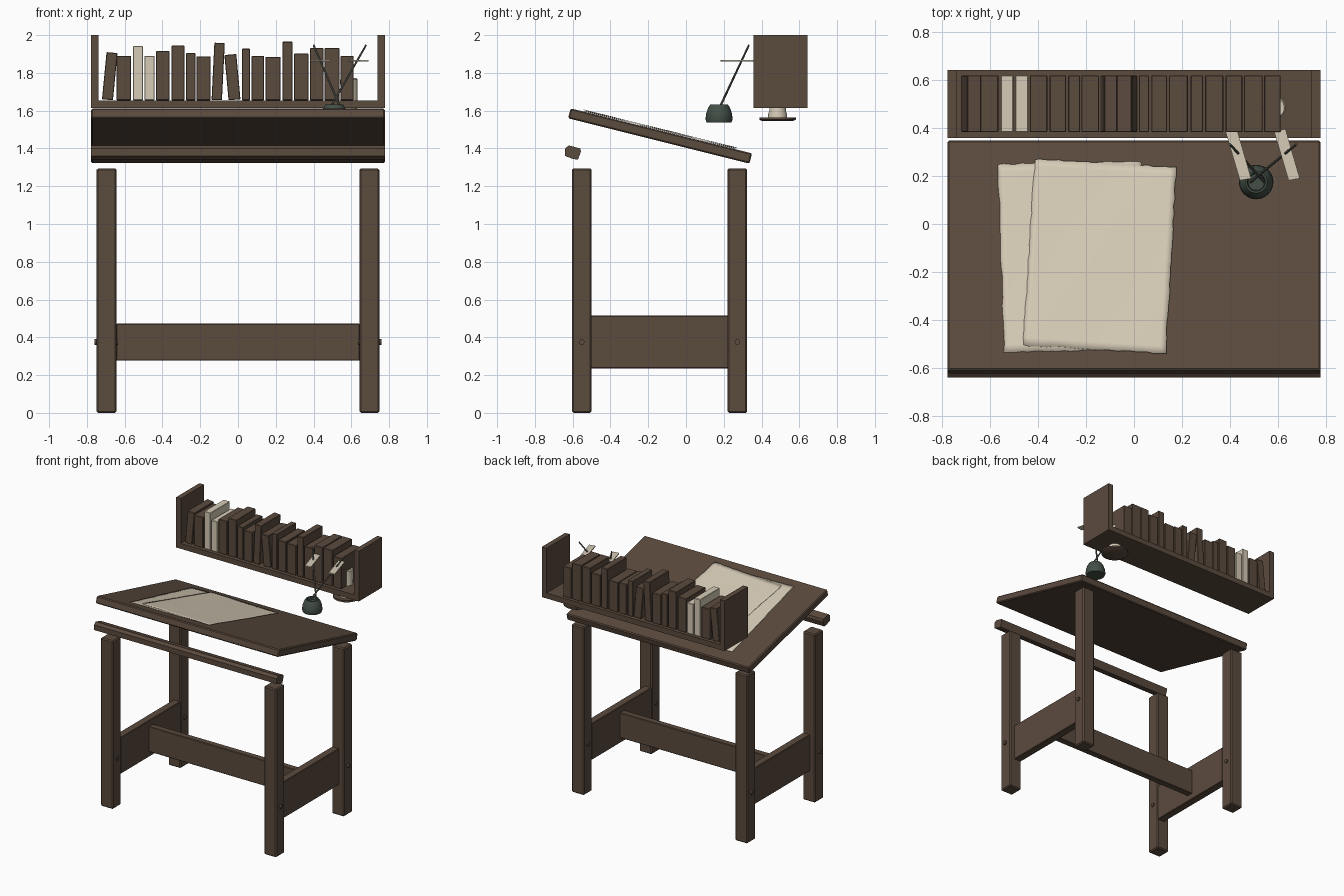
import bpy, bmesh, math, random
from mathutils import Vector

random.seed(4)
if "Cube" in bpy.data.objects:
    bpy.data.objects.remove(bpy.data.objects["Cube"])


def material(name, rgb):
    m = bpy.data.materials.new(name)
    m.use_nodes = True
    m.diffuse_color = (*rgb, 1)
    m.node_tree.nodes["Principled BSDF"].inputs["Base Color"].default_value = (*rgb, 1)
    return m


WOOD = material("dark wood", (0.105, 0.069, 0.048))
CREAM = material("cream paper", (0.67, 0.60, 0.47))
GREEN = material("dark green glass", (0.055, 0.078, 0.062))
SHAFT = material("grey quill", (0.13, 0.135, 0.11))


def finish(name, bm, mat, bevel=0.0, smooth=False):
    bmesh.ops.recalc_face_normals(bm, faces=bm.faces)
    me = bpy.data.meshes.new(name)
    bm.to_mesh(me)
    bm.free()
    me.materials.append(mat)
    ob = bpy.data.objects.new(name, me)
    bpy.context.collection.objects.link(ob)
    if bevel:
        mod = ob.modifiers.new("soft edges", "BEVEL")
        mod.width, mod.segments = bevel, 1
    if smooth:
        bpy.ops.object.select_all(action="DESELECT")
        ob.select_set(True)
        bpy.context.view_layer.objects.active = ob
        bpy.ops.object.shade_smooth_by_angle(angle=math.radians(40))
    return ob


def prism(name, points, direction, mat=WOOD, bevel=0.0):
    """Extrude a flat outline along a direction."""
    bm = bmesh.new()
    face = bm.faces.new([bm.verts.new(p) for p in points])
    new = bmesh.ops.extrude_face_region(bm, geom=[face])["geom"]
    bmesh.ops.translate(bm, vec=direction, verts=[g for g in new if isinstance(g, bmesh.types.BMVert)])
    return finish(name, bm, mat, bevel)


def box(name, x, y, z, mat=WOOD, bevel=0.0):
    pts = [(x[0], y[0], z[0]), (x[1], y[0], z[0]), (x[1], y[1], z[0]), (x[0], y[1], z[0])]
    return prism(name, pts, (0, 0, z[1] - z[0]), mat, bevel)


def lathe(name, profile, centre, mat, steps=24):
    """Revolve (radius, height) points about a vertical axis."""
    bm = bmesh.new()
    vs = [bm.verts.new((r, 0, z)) for r, z in profile]
    es = [bm.edges.new(p) for p in zip(vs, vs[1:])]
    bmesh.ops.spin(bm, geom=vs + es, axis=(0, 0, 1), cent=(0, 0, 0), steps=steps, angle=math.tau)
    bmesh.ops.remove_doubles(bm, verts=bm.verts, dist=0.0005)
    ob = finish(name, bm, mat, smooth=True)
    ob.location = centre
    return ob


def rod(name, a, b, r1, r2, mat, sides=8):
    a, b = Vector(a), Vector(b)
    bm = bmesh.new()
    bmesh.ops.create_cone(bm, cap_ends=True, segments=sides, radius1=r1, radius2=r2, depth=(b - a).length)
    ob = finish(name, bm, mat, smooth=True)
    ob.rotation_euler = (b - a).to_track_quat("Z", "Y").to_euler()
    ob.location = (a + b) / 2
    return ob


# Frame: legs, pegs and stretchers
for s, side in ((1, "left"), (-1, "right")):
    for y, end in ((-0.552, "front"), (0.272, "back")):
        box(f"{end}_{side}_leg", sorted((s * 0.643, s * 0.748)), (y - 0.052, y + 0.052),
            (0, 1.295), bevel=0.008)
        rod(f"{end}_{side}_peg", (s * 0.635, y, 0.375), (s * 0.76, y, 0.375), 0.015, 0.015, WOOD, 12)
    box(f"{side}_stretcher", sorted((s * 0.645, s * 0.705)), (-0.505, 0.225), (0.235, 0.515), bevel=0.004)
box("cross_stretcher", (-0.645, 0.645), (-0.165, -0.115), (0.277, 0.472), bevel=0.004)

# Front rail and tilted top
HALF = 0.778
rail = [(-.64, 1.36), (-.64, 1.4), (-.62, 1.416), (-.56, 1.4), (-.556, 1.384), (-.572, 1.34), (-.6, 1.345)]
prism("front_rail", [(-HALF, y, z) for y, z in rail], (2 * HALF, 0, 0))
top = [(-.625, 1.56), (-.61, 1.612), (.35, 1.374), (.336, 1.32)]
prism("desk_top", [(-HALF, y, z) for y, z in top], (2 * HALF, 0, 0), bevel=0.007)


# Torn paper sheets lying on the slope
def sheet(name, corners, lift, n=24):
    a, b, c, d = [Vector(p) for p in corners]
    bm = bmesh.new()
    grid = []
    for i in range(n + 1):
        row = []
        for j in range(n + 1):
            u, v = i / n, j / n
            p = a.lerp(b, u).lerp(d.lerp(c, u), v)
            if i in (0, n):
                p.x += random.uniform(-.003, .003)
            if j in (0, n):
                p.y += random.uniform(-.003, .003)
            z = 1.612 - 0.248 * (p.y + 0.61) + lift + 0.001 * math.sin(9 * u) * math.cos(7 * v)
            row.append(bm.verts.new((p.x, p.y, z)))
        grid.append(row)
    for r, q in zip(grid, grid[1:]):
        for k in range(n):
            bm.faces.new((r[k], q[k], q[k + 1], r[k + 1]))
    ob = finish(name, bm, CREAM, smooth=True)
    mod = ob.modifiers.new("thickness", "SOLIDIFY")
    mod.thickness, mod.offset = 0.002, 0


sheet("lower_sheet", [(-.567, .25), (.03, .262), (.06, -.52), (-.542, -.537)], 0.004)
sheet("upper_sheet", [(-.413, .272), (.177, .237), (.133, -.542), (-.463, -.506)], 0.009)

# Book shelf
Y0, Y1 = 0.358, 0.642
box("shelf_board", (-HALF, HALF), (Y0, Y1), (1.614, 1.655))
for s, side in ((1, "left"), (-1, "right")):
    box(f"{side}_shelf_end", sorted((s * 0.738, s * HALF)), (Y0, Y1), (1.614, 2.0))

# Books: left edge, right edge, height, lean
books = [(-.72, -.662, .255, .024), (-.643, -.566, .235, 0), (-.556, -.503, .287, 0), (-.495, -.442, .235, 0),
         (-.435, -.362, .26, 0), (-.352, -.283, .29, 0), (-.275, -.225, .25, 0), (-.22, -.146, .233, 0),
         (-.14, -.085, .305, .015), (-.05, .013, .245, -.022), (.02, .063, .273, 0), (.072, .138, .235, 0),
         (.146, .225, .23, 0), (.236, .288, .31, 0), (.297, .373, .247, 0), (.382, .452, .277, 0),
         (.458, .537, .277, 0), (.543, .612, .235, 0)]
for i, (l, r, h, lean) in enumerate(books):
    z = 1.655
    drop = lean * (r - l) / h
    outline = [(l, z + max(drop, 0)), (r, z + max(-drop, 0)), (r + lean, z + h - max(drop, 0)),
               (l + lean, z + h - max(-drop, 0))]
    prism(f"book_{i + 1}", [(x, 0.383, zz) for x, zz in outline], (0, 0.237, 0),
          CREAM if i in (2, 3) else WOOD, bevel=0.003)

# Candle and its saucer
lathe("candle", [(0, 1.555), (.05, 1.555), (.05, 1.58), (.044, 1.6), (.046, 1.765), (.04, 1.772), (0, 1.765)],
      (0.587, 0.485, 0), CREAM)
lathe("candle_saucer", [(0, 1.544), (.08, 1.544), (.097, 1.553), (.097, 1.565), (.085, 1.562), (0, 1.558)],
      (0.587, 0.485, 0), WOOD)

# Inkwell
lathe("inkwell", [(0, 1.538), (.066, 1.538), (.072, 1.555), (.068, 1.585), (.058, 1.615), (.046, 1.633),
                  (.038, 1.633), (.034, 1.612), (0, 1.61)], (0.51, 0.175, 0), GREEN)

# Two crossed quills with flat vanes
for name, x0, x1, vx in (("right", .545, .4, .435), ("left", .485, .678, .638)):
    rod(f"{name}_quill_shaft", (x0, 0.175, 1.61), (x1, 0.333, 1.947), 0.006, 0.005, SHAFT)
    skew = 0.03
    vane = [(vx + skew - .023, .182), (vx + skew + .024, .19), (vx - skew + .024, .397), (vx - skew - .023, .385)]
    prism(f"{name}_quill_vane", [(x, y, 1.86) for x, y in vane], (0, 0, 0.008), CREAM)
